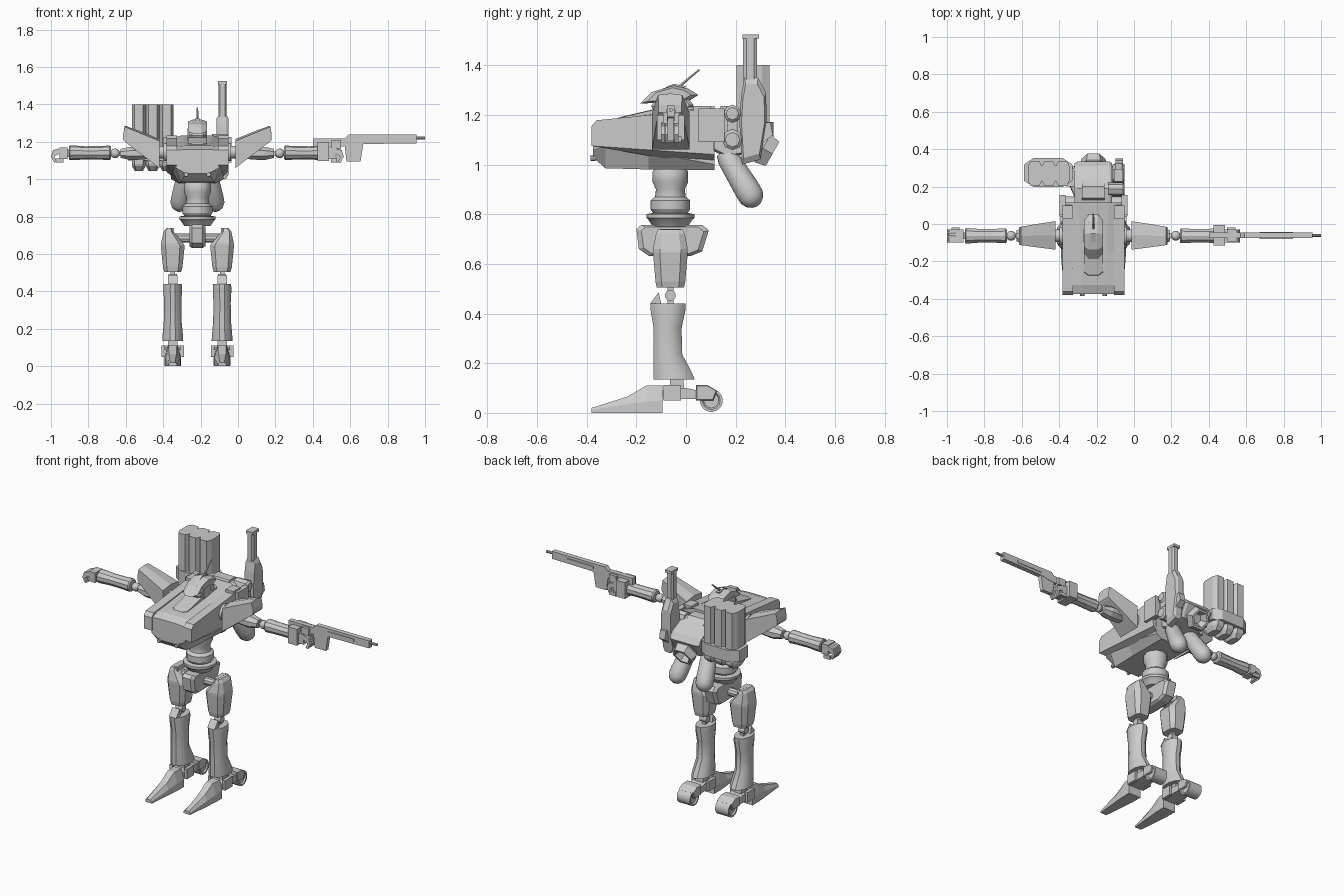
import bpy, bmesh, math
from mathutils import Vector

C = -0.217          # x of the body's mirror plane; body parts are built relative to it
AY = -0.063         # y of arm, waist and leg axes


def loft(name, rings, mirror=False, at=C, smooth=False):
    """Skin a list of equal-length point rings, with both ends capped."""
    bm = bmesh.new()
    vs = [[bm.verts.new(p) for p in r] for r in rings]
    n = len(vs[0])
    for a, b in zip(vs, vs[1:]):
        for i in range(n):
            bm.faces.new((a[i], a[(i + 1) % n], b[(i + 1) % n], b[i]))
    bm.faces.new(vs[0])
    bm.faces.new(vs[-1])
    bmesh.ops.recalc_face_normals(bm, faces=bm.faces)
    if smooth:
        for f in bm.faces:
            f.smooth = True
        for e in bm.edges:
            e.smooth = e.calc_face_angle(0) < math.radians(32)
    me = bpy.data.meshes.new(name)
    bm.to_mesh(me)
    bm.free()
    ob = bpy.data.objects.new(name, me)
    ob.location.x = at
    bpy.context.collection.objects.link(ob)
    if mirror:
        ob.modifiers.new("Mirror", 'MIRROR').use_mirror_merge = False
    return ob


def prism(name, axis, pts, stations, **kw):
    """Extrude a profile along an axis; stations are (position, scale about centre)."""
    cu = (min(p[0] for p in pts) + max(p[0] for p in pts)) / 2
    cv = (min(p[1] for p in pts) + max(p[1] for p in pts)) / 2
    put = {'x': lambda t, u, v: (t, u, v), 'y': lambda t, u, v: (u, t, v),
           'z': lambda t, u, v: (u, v, t)}[axis]
    rings = [[put(t, cu + (u - cu) * s, cv + (v - cv) * s) for u, v in pts] for t, s in stations]
    return loft(name, rings, **kw)


def ngon(n, cu, cv, ru, rv):
    k = 1 / math.cos(math.pi / n)
    return [(cu + ru * k * math.cos(math.tau * (i + .5) / n),
             cv + rv * k * math.sin(math.tau * (i + .5) / n)) for i in range(n)]


def box(name, x0, x1, y0, y1, z0, z1, **kw):
    return prism(name, 'x', [(y0, z0), (y1, z0), (y1, z1), (y0, z1)], [(x0, 1), (x1, 1)], **kw)


def tube(name, origin, direction, stations, n=16, **kw):
    """Turned part around any axis; stations are (distance, radius)."""
    o, d = Vector(origin), Vector(direction).normalized()
    a = d.orthogonal().normalized() if abs(d.x) > .9 else Vector((1, 0, 0)).cross(d).cross(d).normalized()
    b = d.cross(a)
    rings = [[o + d * t + (a * math.cos(math.tau * i / n) + b * math.sin(math.tau * i / n)) * r
              for i in range(n)] for t, r in stations]
    return loft(name, rings, smooth=n > 8, **kw)


def ball(name, c, r, **kw):
    st = [(-r * math.cos(math.pi * i / 8), max(r * math.sin(math.pi * i / 8), r * .05)) for i in range(9)]
    return tube(name, c, (1, 0, 0), st, **kw)


def sym(y, half):
    return [(x, y, z) for x, z in half] + [(-x, y, z) for x, z in reversed(half)]


# Hull with bow
loft("hull", [
    sym(-.375, [(.06, 1.03), (.115, 1.06), (.12, 1.155), (.05, 1.16)]),
    sym(-.325, [(.09, .985), (.13, 1.08), (.15, 1.17), (.06, 1.18)]),
    sym(-.15, [(.10, .98), (.14, 1.05), (.155, 1.185), (.07, 1.2)]),
    sym(.115, [(.10, .978), (.14, 1.0), (.15, 1.215), (.08, 1.235)])])
loft("hull_side_rail", [[(xo, -.38, 1.075), (xo, -.38, 1.155), (xo, -.36, 1.178), (xo, .1, 1.225), (xo, .115, zb)]
                        for xo, zb in ((.11, .99), (.165, 1.04))], mirror=True)
tube("bow_light", (.06, -.33, 1.03), (0, -1, -.1), [(0, .012), (.055, .012)], 10, mirror=True)
prism("deck_ridge", 'x', [(-.29, 1.17), (-.27, 1.19), (-.12, 1.225), (.05, 1.235), (.05, 1.19)],
      [(-.05, .9), (-.03, 1), (.03, 1), (.05, .9)])
box("rear_shoulder_block", .11, .165, .03, .1, 1.14, 1.235, mirror=True)
box("rear_side_box", .15, .182, .05, .155, 1.09, 1.225, mirror=True)

# Head
prism("head", 'x', [(-.12, 1.2), (-.14, 1.235), (-.12, 1.27), (.0, 1.28), (.03, 1.24), (.01, 1.2)],
      [(-.046, .8), (-.03, 1), (.03, 1), (.046, .8)])
prism("helmet", 'x', [(-.185, 1.245), (-.137, 1.292), (-.05, 1.318), (.01, 1.305), (.05, 1.28), (.01, 1.255)],
      [(-.05, .75), (-.025, 1), (.025, 1), (.05, .75)])
prism("helmet_crest", 'x', [(-.15, 1.28), (-.05, 1.325), (0, 1.315), (-.02, 1.28)], [(-.012, 1), (.012, 1)])
tube("antenna", (0, -.05, 1.295), (0, .11, .092), [(0, .007), (.135, .004)], 6)
box("cheek_guard", .035, .052, -.1, -.03, 1.19, 1.27, mirror=True)

# Waist and pelvis
tube("waist", (0, AY, .75), (0, 0, 1),
     [(0, .07), (.03, .09), (.035, .097), (.05, .097), (.055, .07), (.07, .08), (.105, .08), (.12, .062),
      (.15, .058), (.18, .072), (.22, .072), (.24, .06)], 12)
prism("pelvis", 'x', [(-.2, .74), (-.18, .757), (.065, .757), (.092, .735), (.065, .65), (.02, .632), (-.15, .632), (-.19, .66)],
      [(-.042, .86), (-.028, 1), (.028, 1), (.042, .86)])
tube("hip_axle", (.03, AY, .685), (1, 0, 0), [(0, .025), (.09, .025)], 10, mirror=True)

# Legs
LX = .132
prism("thigh_block", 'x', [(-.11, .68), (-.105, .74), (-.02, .74), (-.015, .68)], [(.125, 1), (.15, .95)], mirror=True)
loft("thigh", [[(x + sx * cx, AY + sy * cy, z) for sx, sy in
                ((1, .6), (.6, 1), (-.6, 1), (-1, .6), (-1, -.6), (-.6, -1), (.6, -1), (1, -.6))]
               for z, x, cx, cy in ((.505, LX, .045, .055), (.53, LX, .052, .06), (.645, LX, .064, .07),
                                    (.66, LX + .004, .058, .07), (.72, .155, .026, .058), (.738, .15, .016, .05))],
     mirror=True)
tube("knee_pin", (LX - .022, AY, .473), (1, 0, 0), [(0, .022), (.044, .022)], 12, mirror=True)
box("knee_link", LX - .012, LX + .012, AY - .012, AY + .012, .43, .51, mirror=True)
prism("knee_guard", 'x', [(-.145, .44), (-.11, .485), (-.1, .44)], [(LX - .025, 1), (LX + .025, 1)], mirror=True)
loft("shin", [[(LX + u, v, z) for u, v in ngon(12, 0, (y0 + y1) / 2, hx, (y1 - y0) / 2)]
              for z, y0, y1, hx in ((.135, -.13, .035, .056), (.17, -.13, .02, .054), (.235, -.13, -.015, .048),
                                    (.34, -.13, -.018, .046), (.41, -.142, -.003, .05), (.44, -.143, -.003, .048))],
     mirror=True, smooth=True)
prism("ankle", 'x', [(-.065, .08), (-.065, .145), (-.012, .145), (-.005, .08)], [(LX - .025, 1), (LX + .025, 1)], mirror=True)
prism("ankle_yoke", 'x', [(-.095, .055), (-.095, .09), (-.065, .1), (0, .1), (.04, .092), (.04, .055)],
      [(LX - .045, 1), (LX + .045, 1)], mirror=True)
box("ankle_side_plate", LX + .04, LX + .06, -.09, -.02, .05, .112, mirror=True)
box("ankle_inner_plate", LX - .06, LX - .04, -.09, -.02, .05, .112, mirror=True)
loft("toe", [[(LX - b, y, 0), (LX + b, y, 0), (LX + b, y, zs), (LX + t, y, z), (LX - t, y, z), (LX - b, y, zs)]
             for y, b, t, zs, z in ((-.38, .022, .012, .012, .02), (-.235, .036, .02, .035, .066),
                                    (-.16, .042, .022, .045, .11), (-.095, .043, .026, .05, .11))], mirror=True)
tube("heel_wheel", (LX - .045, .102, .05), (1, 0, 0),
     [(.008, .03), (.0, .036), (0, .046), (.09, .046), (.09, .036), (.082, .03)], 20, mirror=True)
prism("heel_fork", 'x', [(.04, .05), (.04, .112), (.085, .112), (.125, .09), (.11, .05)],
      [(LX - .05, .9), (LX - .045, 1), (LX + .045, 1), (LX + .05, .9)], mirror=True)

# Arms
AZ = 1.138
tube("shoulder_joint", (.14, AY, 1.145), (1, 0, 0), [(0, .05), (.04, .05), (.04, .035), (.08, .035)], 12, mirror=True)
loft("shoulder_pad", [[(x, y0, z0), (x, y1, z0), (x, y1, z1), (x, (y0 + y1) / 2, z1 + r), (x, y0, z1)]
                      for x, y0, y1, z0, z1, r in ((.204, -.137, .015, 1.06, 1.205, .01), (.315, -.123, -.002, 1.145, 1.25, .01),
                                                   (.388, -.113, -.015, 1.2, 1.28, .006), (.397, -.11, -.018, 1.21, 1.24, .0))],
     mirror=True)
prism("upper_arm", 'x', ngon(8, AY, AZ, .04, .032), [(.2, .7), (.25, .9), (.33, 1.1), (.36, 1.1), (.41, .75)], mirror=True)
ball("elbow", (.44, AY, AZ), .026, mirror=True)
box("elbow_link", .40, .48, AY - .011, AY + .011, AZ - .011, AZ + .011, mirror=True)
prism("forearm", 'x', ngon(10, AY, AZ + .003, .04, .037),
      [(.463, .85), (.47, 1), (.52, .93), (.6, .9), (.655, 1), (.682, 1.02), (.686, .9)], mirror=True, smooth=True)
box("wrist", .68, .70, AY - .018, AY + .018, AZ - .02, AZ + .02, mirror=True)
box("palm", .695, .738, -.1, -.03, 1.108, 1.17, mirror=True)
for i in range(4):
    y = -.1 + i * .018
    prism(f"finger_{i + 1}", 'y', [(.735, 1.165), (.772, 1.155), (.783, 1.12), (.765, 1.088), (.752, 1.095), (.765, 1.122), (.735, 1.138)],
          [(y, 1), (y + .016, 1)], mirror=True)
box("thumb", .715, .76, -.033, -.018, 1.09, 1.112, mirror=True)

# Rifle
def gun(name, pts, h, y=-.061):
    prism(name, 'y', pts, [(y - h, 1), (y + h, 1)], at=0)


gun("rifle_receiver", [(.4, 1.175), (.4, 1.218), (.57, 1.218), (.59, 1.238), (.955, 1.238), (.955, 1.192), (.67, 1.188), (.6, 1.175)], .015)
gun("rifle_magazine", [(.57, 1.18), (.67, 1.188), (.655, 1.095), (.58, 1.095)], .013)
gun("rifle_forearm_clamp", [(.425, 1.098), (.425, 1.2), (.487, 1.2), (.487, 1.098)], .055)
gun("rifle_side_block", [(.5, 1.165), (.5, 1.21), (.55, 1.21), (.55, 1.165)], .032)
gun("rifle_grip", [(.525, 1.09), (.53, 1.18), (.55, 1.18), (.545, 1.09)], .012)
gun("rifle_rail", [(.67, 1.205), (.67, 1.222), (.85, 1.222), (.85, 1.205)], .019)
tube("rifle_barrel", (.94, -.061, 1.22), (1, 0, 0), [(0, .008), (.06, .008)], 10, at=0)

# Backpack, tanks and nozzle
prism("backpack", 'x', [(.1, 1.06), (.1, 1.21), (.19, 1.225), (.31, 1.165), (.335, 1.13), (.29, 1.05), (.16, 1.03)],
      [(-.1, .92), (-.085, 1), (.085, 1), (.1, .92)])
prism("backpack_top", 'x', [(.12, 1.2), (.14, 1.235), (.2, 1.235), (.27, 1.17)], [(-.06, 1), (.06, 1)])
tube("nozzle", (0, .27, 1.087), (0, .87, -.49),
     [(0, .04), (.03, .06), (.045, .075), (.09, .064), (.09, .05), (.05, .03)], 6)
tube("fuel_tank", (.06, .155, 1.05), (.035, .112, -.185),
     [(0, .035), (.03, .045), (.18, .052), (.215, .051), (.238, .04), (.252, .022), (.257, .005)], 16, mirror=True)

# Missile pod on one side
def cell(cx, cy, hx, hy):
    return [(cx + sx * hx, cy + sy * hy) for sx, sy in
            ((1, .55), (.6, 1), (-.6, 1), (-1, .55), (-1, -.55), (-.6, -1), (.6, -1), (1, -.55))]


for i in range(3):
    prism(f"missile_tube_{i + 1}", 'z', cell(-.53 + i * .074, .27, .038, .067),
          [(1.045, .6), (1.07, .95), (1.08, 1), (1.4, 1)], at=0)
prism("missile_pod_band", 'z', cell(-.459, .275, .13, .077), [(1.1, 1), (1.172, 1)], at=0)
box("missile_pod_arm", -.36, -.27, .2, .3, 1.1, 1.16, at=0)

# Upright cannon on the other side
prism("cannon_body", 'x', [(.225, 1.0), (.215, 1.17), (.222, 1.28), (.235, 1.35), (.29, 1.35), (.322, 1.29), (.325, 1.17), (.3, 1.02)],
      [(-.115, .85), (-.1, 1), (-.065, 1), (-.05, .85)], at=0)
prism("cannon_barrel", 'z', cell(-.083, .258, .022, .028), [(1.33, 1), (1.51, 1)], at=0)
box("cannon_muzzle", -.106, -.06, .228, .293, 1.507, 1.524, at=0)
prism("cannon_side_pod", 'x', [(.34, 1.17), (.35, 1.12), (.3, 1.08), (.27, 1.17)], [(-.1, 1), (-.06, 1)], at=0)
for i, (z, r) in enumerate(((1.205, .036), (1.1, .042))):
    tube(f"cannon_pivot_{i + 1}", (-.14, .187, z), (1, 0, 0), [(0, r), (.08, r), (.09, r * .7)], 8, at=0)
box("cannon_pivot_link", -.13, -.06, .165, .21, 1.09, 1.215, at=0)
